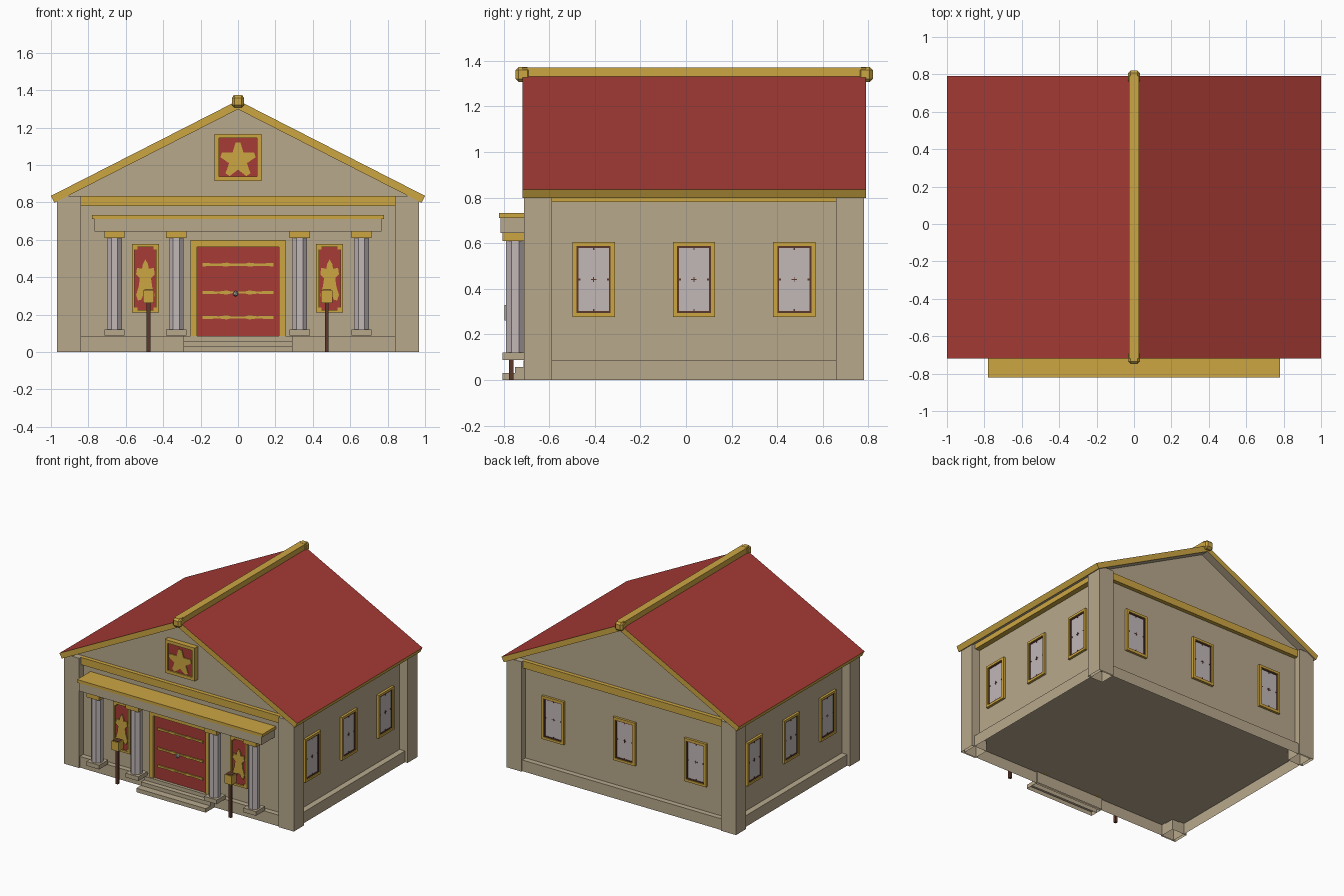
import bpy, bmesh, math
from mathutils import Matrix, Vector

if "Cube" in bpy.data.objects:
    bpy.data.objects.remove(bpy.data.objects["Cube"])


def material(name, rgb):
    m = bpy.data.materials.new(name)
    lin = [c / 12.92 if c <= 0.04045 else ((c + 0.055) / 1.055) ** 2.4 for c in rgb]
    m.diffuse_color = (*lin, 1)
    m.use_nodes = True
    m.node_tree.nodes["Principled BSDF"].inputs["Base Color"].default_value = m.diffuse_color
    return m


TAN = material("tan_stone", (0.72, 0.66, 0.55))
RED = material("red", (0.65, 0.23, 0.21))
GOLD = material("gold", (0.80, 0.65, 0.26))
PALE = material("pale_grey", (0.76, 0.72, 0.72))
BROWN = material("dark_brown", (0.36, 0.22, 0.17))
I = Matrix.Identity(4)


def finish(name, bm, mats, M=I):
    bm.transform(M)
    me = bpy.data.meshes.new(name)
    bm.to_mesh(me)
    bm.free()
    for m in mats:
        me.materials.append(m)
    ob = bpy.data.objects.new(name, me)
    bpy.context.collection.objects.link(ob)
    return ob


def boxes(name, mat, items, M=I, open_bottom=False):
    """Boxes given as (x0, x1, y0, y1, z0, z1), joined in one object."""
    bm = bmesh.new()
    for x0, x1, y0, y1, z0, z1 in items:
        T = Matrix.Translation(((x0 + x1) / 2, (y0 + y1) / 2, (z0 + z1) / 2))
        S = Matrix.Diagonal((x1 - x0, y1 - y0, z1 - z0, 1))
        bmesh.ops.create_cube(bm, size=1, matrix=T @ S)
    if open_bottom:
        bm.normal_update()
        bmesh.ops.delete(bm, geom=[f for f in bm.faces if f.normal.z < -0.5], context='FACES')
    return finish(name, bm, [mat], M)


def prism(name, mats, pts, y0, y1, M=I, rule=None):
    """Profile in x and z, extruded along y."""
    bm = bmesh.new()
    a = [bm.verts.new((x, y0, z)) for x, z in pts]
    b = [bm.verts.new((x, y1, z)) for x, z in pts]
    bm.faces.new(a)
    bm.faces.new(b[::-1])
    n = len(pts)
    for i in range(n):
        bm.faces.new((a[i], b[i], b[(i + 1) % n], a[(i + 1) % n]))
    bmesh.ops.recalc_face_normals(bm, faces=bm.faces)
    bm.normal_update()
    if rule:
        for f in bm.faces:
            f.material_index = rule(f.normal)
    return finish(name, bm, mats, M)


def ring(w, z0, z1, t, y0, y1, cx=0):
    """Four bars of a rectangular frame."""
    l, r = cx - w / 2, cx + w / 2
    return [(l, l + t, y0, y1, z0, z1), (r - t, r, y0, y1, z0, z1),
            (l + t, r - t, y0, y1, z0, z0 + t), (l + t, r - t, y0, y1, z1 - t, z1)]


# Walls with gables, plinth and corner pillars
prism("walls", [TAN], [(-0.9, 0.08), (0.9, 0.08), (0.9, 0.84), (0, 1.30), (-0.9, 0.84)], -0.66, 0.73)
boxes("plinth", TAN, [(-0.945, 0.945, -0.70, 0.77, 0, 0.085)], open_bottom=True)
boxes("corner_pillars", TAN,
      [(min(s * 0.84, s * 0.967), max(s * 0.84, s * 0.967), y, y + 0.122, 0, 0.835)
       for s in (-1, 1) for y in (-0.71, 0.658)], open_bottom=True)

# Gold band below the eaves
boxes("eave_band", GOLD, [(-0.85, 0.85, -0.69, -0.65, 0.78, 0.835), (-0.85, 0.85, 0.72, 0.76, 0.78, 0.835),
                          (-0.94, -0.89, -0.6, 0.67, 0.78, 0.82), (0.89, 0.94, -0.6, 0.67, 0.78, 0.82)])

# Roof: red on top, tan below, gold on all edges
half = [(1, 0.835), (0.981, 0.798)]
roof = [(0, 1.345)] + half + [(0, 1.298)] + [(-x, z) for x, z in half[::-1]]
prism("roof", [RED, GOLD, TAN], roof, -0.718, 0.79,
      rule=lambda n: 0 if n.z > 0.7 else 2 if n.z < -0.7 else 1)
boxes("ridge_beam", GOLD, [(-0.028, 0.028, -0.718, 0.79, 1.315, 1.372)])
for y in (-0.715, 0.787):
    bm = bmesh.new()
    bmesh.ops.create_cube(bm, size=0.066, matrix=Matrix.Translation((0, y, 1.34)))
    bmesh.ops.bevel(bm, geom=bm.edges[:], offset=0.014, segments=1, affect='EDGES')
    finish("ridge_knob", bm, [GOLD])

# Windows: three on each side and on the back
rot = lambda a: Matrix.Rotation(math.radians(a), 4, 'Z')
sides = [(Matrix.Translation((0.9, 0.035, 0)) @ rot(90), 0.44),
         (Matrix.Translation((-0.9, 0.035, 0)) @ rot(-90), 0.44),
         (Matrix.Translation((0, 0.73, 0)) @ rot(180), 0.6)]
for M, gap in sides:
    for k in (-1, 0, 1):
        W = M @ Matrix.Translation((k * gap, 0, 0))
        boxes("window_frame", GOLD, ring(0.185, 0.277, 0.605, 0.018, -0.018, 0.005), W)
        boxes("window_sash", BROWN, ring(0.151, 0.294, 0.588, 0.009, -0.012, 0.005), W)
        boxes("window_pane", PALE, [(-0.067, 0.067, -0.007, 0.003, 0.302, 0.58)], W)
        boxes("window_studs", BROWN,
              [(-0.012, 0.012, -0.010, -0.006, 0.439, 0.443), (-0.002, 0.002, -0.0105, -0.006, 0.429, 0.453),
               (-0.067, -0.058, -0.010, -0.006, 0.437, 0.445), (0.058, 0.067, -0.010, -0.006, 0.437, 0.445),
               (-0.003, 0.003, -0.010, -0.006, 0.302, 0.312), (-0.003, 0.003, -0.010, -0.006, 0.57, 0.58)], W)

# Entrance door with straps and knob
F = Matrix.Translation((0, -0.66, 0))
boxes("door_frame", GOLD, [(-0.255, -0.22, -0.045, 0.005, 0.085, 0.6), (0.22, 0.255, -0.045, 0.005, 0.085, 0.6),
                           (-0.22, 0.22, -0.045, 0.005, 0.562, 0.6)], F)
boxes("door", RED, [(-0.22, 0.22, -0.03, 0.005, 0.085, 0.562)], F)
for z in (0.467, 0.318, 0.185):
    up = [(-0.19, 0.009), (-0.1, 0.006), (-0.06, 0.011), (-0.04, 0.006),
          (0.04, 0.006), (0.06, 0.011), (0.1, 0.006), (0.19, 0.009)]
    pts = [(x, z + h) for x, h in up] + [(x, z - h) for x, h in up[::-1]]
    prism("door_strap", [GOLD], pts, -0.038, -0.028, F)
bm = bmesh.new()
bmesh.ops.create_icosphere(bm, subdivisions=1, radius=0.016, matrix=Matrix.Translation((-0.013, -0.705, 0.312)))
finish("door_knob", bm, [PALE])

# Gable plaque with star
boxes("plaque_frame", GOLD, ring(0.252, 0.914, 1.167, 0.024, -0.04, 0.005), F)
boxes("plaque_panel", RED, [(-0.104, 0.104, -0.03, 0.005, 0.936, 1.145)], F)
star = []
for i in range(10):
    a = math.pi / 2 + i * math.pi / 5
    r = 0.05 if i % 2 else 0.096
    for d in ((0,) if i % 2 else (-0.14, 0.14)):
        star.append((r * math.cos(a + d), 1.025 + r * math.sin(a + d)))
prism("plaque_star", [GOLD], star, -0.037, -0.028, F)

# Banner panels beside the door with splayed emblem
emblem = [(0, 0.115), (0.014, 0.09), (0.018, 0.065), (0.045, 0.07), (0.05, 0.035), (0.03, 0.015), (0.036, -0.03),
          (0.05, -0.075), (0.04, -0.105), (0.022, -0.1), (0.012, -0.075)]
outline = emblem + [(-x, z) for x, z in emblem[:0:-1]]
for cx in (-0.495, 0.49):
    boxes("banner_frame", GOLD, ring(0.145, 0.21, 0.577, 0.015, -0.035, 0.005, cx)
          + [(cx + sx * 0.051 - 0.008, cx + sx * 0.051 + 0.008, -0.034, 0, z - 0.008, z + 0.008)
             for sx in (-1, 1) for z in (0.231, 0.556)], F)
    boxes("banner_panel", RED, [(cx - 0.06, cx + 0.06, -0.026, 0.005, 0.224, 0.563)], F)
    prism("banner_emblem", [GOLD], [(x + cx, z + 0.38) for x, z in outline], -0.034, -0.024, F)

# Porch: columns, bases, capitals, beam and gold cornice
for x in (-0.66, -0.33, 0.33, 0.66):
    bm = bmesh.new()
    bmesh.ops.create_cone(bm, cap_ends=True, segments=8, radius1=0.043, radius2=0.043, depth=0.5,
                          matrix=Matrix.Translation((x, -0.75, 0.365)) @ rot(22.5))
    finish("porch_column", bm, [PALE])
    boxes("column_base", TAN, [(x - 0.054, x + 0.054, -0.804, -0.696, 0.088, 0.12)])
    boxes("column_capital", GOLD, [(x - 0.054, x + 0.054, -0.804, -0.696, 0.61, 0.645)])
boxes("porch_beam", TAN, [(-0.768, 0.768, -0.813, -0.655, 0.645, 0.71)])
boxes("porch_cornice", GOLD, [(-0.78, 0.78, -0.82, -0.655, 0.71, 0.732)])

# Entrance steps
boxes("steps", TAN, [(-0.292, 0.292, -0.805, -0.69, 0, 0.03), (-0.292, 0.292, -0.75, -0.69, 0, 0.058),
                     (-0.292, 0.292, -0.712, -0.69, 0, 0.086)], open_bottom=True)

# Lamp posts
for x in (-0.478, 0.475):
    boxes("lamp_post", BROWN, [(x - 0.01, x + 0.01, -0.777, -0.757, 0, 0.27)])
    boxes("lamp_box", GOLD, [(x - 0.03, x + 0.03, -0.797, -0.737, 0.262, 0.33)])
    boxes("lamp_lid", BROWN, [(x - 0.023, x + 0.023, -0.79, -0.744, 0.328, 0.333)])
